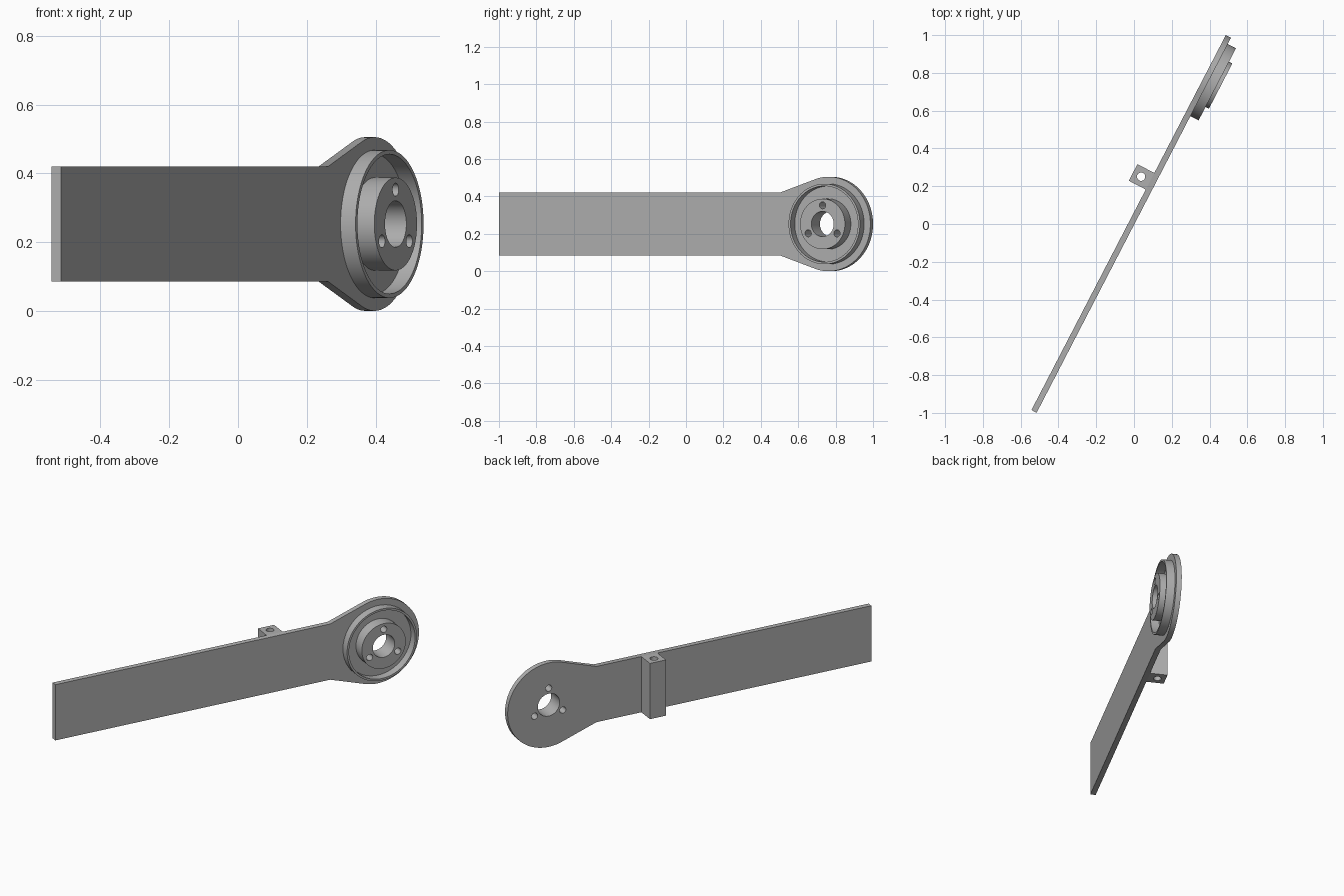
import bpy, bmesh, math
from mathutils import Matrix, Vector

if "Cube" in bpy.data.objects:
    bpy.data.objects.remove(bpy.data.objects["Cube"])

# One grey metal
grey = bpy.data.materials.new("grey_metal")
grey.use_nodes = True
colour = (0.43, 0.43, 0.43, 1)
grey.diffuse_color = colour
grey.node_tree.nodes["Principled BSDF"].inputs["Base Color"].default_value = colour

# Working frame: X along the arm, Y up, Z out of the front face
ANGLE = math.radians(27.4)
along = Vector((math.sin(ANGLE), math.cos(ANGLE), 0))
up = Vector((0, 0, 1))
out = along.cross(up)
MID = 0.2525
FRAME = Matrix((along, up, out)).transposed().to_4x4()
FRAME.translation = (-0.543, -0.985, MID)

LENGTH, THICK, HALF = 2.236, 0.031, 0.1675
HEAD_R = MID
HEAD_X = LENGTH - HEAD_R


def circle(x, y, r, n=64):
    return [(x + r * math.cos(2 * math.pi * i / n),
             y + r * math.sin(2 * math.pi * i / n)) for i in range(n)]


def prism(name, outline, z0, z1):
    """Extrude a closed outline from z0 to z1 in the working frame."""
    bm = bmesh.new()
    face = bm.faces.new([bm.verts.new((x, y, z0)) for x, y in outline])
    top = bmesh.ops.extrude_face_region(bm, geom=[face])["geom"]
    bmesh.ops.translate(bm, vec=(0, 0, z1 - z0),
                        verts=[v for v in top if isinstance(v, bmesh.types.BMVert)])
    bmesh.ops.recalc_face_normals(bm, faces=bm.faces)
    mesh = bpy.data.meshes.new(name)
    bm.to_mesh(mesh)
    bm.free()
    mesh.materials.append(grey)
    obj = bpy.data.objects.new(name, mesh)
    bpy.context.collection.objects.link(obj)
    obj.matrix_world = FRAME
    return obj


def activate(obj):
    bpy.ops.object.select_all(action="DESELECT")
    obj.select_set(True)
    bpy.context.view_layer.objects.active = obj


def cut(obj, cutter):
    activate(obj)
    mod = obj.modifiers.new("cut", "BOOLEAN")
    mod.operation, mod.solver, mod.object = "DIFFERENCE", "EXACT", cutter
    bpy.ops.object.modifier_apply(modifier=mod.name)
    bpy.data.objects.remove(cutter)


def drill(obj, x, y, r, n):
    cut(obj, prism("drill", circle(x, y, r, n), -0.2, 0.2))


# Arm plate: straight bar flaring tangentially into a round head
shoulder = Vector((1.69 - HEAD_X, HALF))
tangent = math.atan2(shoulder.y, shoulder.x) - math.acos(HEAD_R / shoulder.length)
STEPS = 64
arc = [(HEAD_X + HEAD_R * math.cos(a), HEAD_R * math.sin(a))
       for a in (tangent * (2 * i / STEPS - 1) for i in range(STEPS + 1))]
plate = prism("arm_plate", [(0, HALF), (0, -HALF), (1.69, -HALF)] + arc + [(1.69, HALF)],
              0, THICK)

# Raised rim and central hub on the head
rim = prism("head_rim", circle(HEAD_X, 0, 0.215, 96), THICK, 0.08)
drill(rim, HEAD_X, 0, 0.203, 96)
hub = prism("hub", circle(HEAD_X, 0, 0.135), THICK, 0.10)

# Bore and three bolt holes through hub and plate
for part in (plate, hub):
    drill(part, HEAD_X, 0, 0.0675, 48)
    for k in range(3):
        a = math.radians(90 + 120 * k)
        drill(part, HEAD_X + 0.1 * math.cos(a), 0.1 * math.sin(a), 0.019, 24)

# Pivot block on the back with a vertical pin hole
block = prism("pivot_block", [(1.315, -HALF), (1.414, -HALF), (1.414, HALF), (1.315, HALF)],
              -0.101, 0)
pin = prism("pin", circle(0, 0, 0.022, 32), -0.3, 0.3)
pin.matrix_world = FRAME @ Matrix.Translation((1.364, 0, -0.053)) @ Matrix.Rotation(math.pi / 2, 4, "X")
bpy.context.view_layer.update()
cut(block, pin)

for part in (plate, rim, hub, block):
    activate(part)
    bpy.ops.object.shade_smooth_by_angle(angle=math.radians(30))
